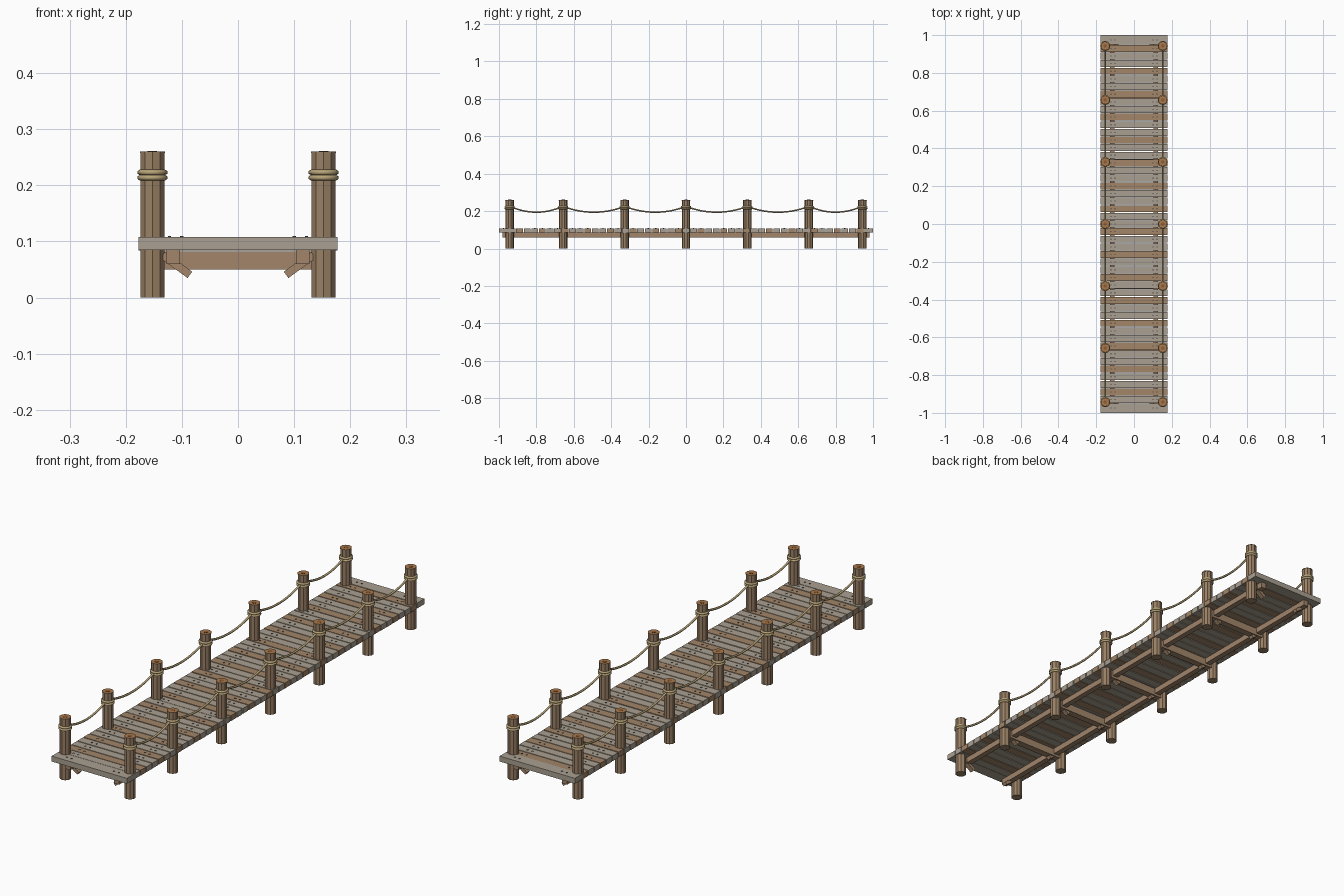
import bpy, bmesh, math, random
from mathutils import Matrix, Vector

if "Cube" in bpy.data.objects:
    bpy.data.objects.remove(bpy.data.objects["Cube"])

random.seed(4)


def mat(name, rgb):
    m = bpy.data.materials.new(name)
    m.diffuse_color = (*rgb, 1)
    m.use_nodes = True
    m.node_tree.nodes["Principled BSDF"].inputs["Base Color"].default_value = m.diffuse_color
    return m


GREY = mat("weathered grey", (0.40, 0.35, 0.285))
BROWN = mat("warm plank brown", (0.36, 0.235, 0.14))
BEAM = mat("beam brown", (0.36, 0.235, 0.145))
POST = mat("post brown", (0.32, 0.215, 0.13))
GRAIN = mat("end grain orange", (0.40, 0.19, 0.07))
HEART = mat("heartwood", (0.25, 0.11, 0.04))
ROPE = mat("rope tan", (0.48, 0.37, 0.19))
NAIL = mat("nail iron", (0.07, 0.065, 0.06))

ROWS = [-0.943, -0.657, -0.328, 0, 0.328, 0.657, 0.943]
PX = 0.1525


def finish(name, bm, mats):
    me = bpy.data.meshes.new(name)
    bm.to_mesh(me)
    bm.free()
    for m in mats:
        me.materials.append(m)
    ob = bpy.data.objects.new(name, me)
    bpy.context.collection.objects.link(ob)
    return ob


def box(bm, centre, size, idx=0, rot=None):
    m = Matrix.Translation(centre) @ (rot or Matrix()) @ Matrix.Diagonal((*size, 1))
    vs = bmesh.ops.create_cube(bm, size=1, matrix=m)["verts"]
    for f in {f for v in vs for f in v.link_faces}:
        f.material_index = idx


def cyl(bm, x, y, z0, z1, r, idx, sides=10, top=None):
    m = Matrix.Translation((x, y, (z0 + z1) / 2))
    vs = bmesh.ops.create_cone(bm, cap_ends=True, segments=sides, radius1=r,
                               radius2=r, depth=z1 - z0, matrix=m)["verts"]
    for f in {f for v in vs for f in v.link_faces}:
        f.material_index = top if top is not None and f.normal.z > 0.9 else idx


def tube(bm, pts, r, sides=6, closed=False):
    """Sweep a small polygon along a path lying flat or in a vertical plane."""
    rings, n = [], len(pts)
    for i, p in enumerate(pts):
        a = pts[i - 1] if closed or i else p
        b = pts[(i + 1) % n] if closed or i < n - 1 else p
        t = (b - a).normalized()
        u = (Vector((0, 0, 1)) if closed else Vector((1, 0, 0)))
        w = t.cross(u).normalized()
        rings.append([bm.verts.new(p + r * (math.cos(k * math.tau / sides) * u
                                            + math.sin(k * math.tau / sides) * w))
                      for k in range(sides)])
    for i in range(n if closed else n - 1):
        p, q = rings[i], rings[(i + 1) % n]
        for k in range(sides):
            f = bm.faces.new((p[k], p[(k + 1) % sides], q[(k + 1) % sides], q[k]))
            f.smooth = True
    bmesh.ops.recalc_face_normals(bm, faces=bm.faces)


# Deck: two wide end boards and 47 planks, every third one brown
deck, nails = bmesh.new(), bmesh.new()
pitch = 1.9 / 47
boards = [(s * 0.975, 0.05, 0, 0) for s in (-1, 1)]
for i in range(47):
    boards.append((0.95 - pitch * (i + 0.5), pitch - 0.004,
                   1 if i % 3 == 0 else 0, random.uniform(-0.0015, 0)))
for y, w, idx, dz in boards:
    box(deck, (0, y, 0.0965 + dz), (0.354, w, 0.023), idx)
    for x in (-0.122, -0.1, 0.1, 0.122):
        box(nails, (x, y, 0.1082 + dz), (0.006, 0.006, 0.002))
finish("deck_planks", deck, [GREY, BROWN])
finish("plank_nails", nails, [NAIL])

# Long stringers below the deck
bm = bmesh.new()
for s in (-1, 1):
    box(bm, (s * 0.115, 0, 0.0725), (0.024, 1.96, 0.025))
finish("stringers", bm, [BEAM])

# Cross beams at the inner post rows
bm = bmesh.new()
for y in ROWS[1:-1]:
    box(bm, (0, y, 0.066), (0.27, 0.03, 0.032))
finish("cross_beams", bm, [BEAM])

# Slanted braces leaning inward from each post
bm = bmesh.new()
for y in ROWS:
    for s in (-1, 1):
        rot = Matrix.Rotation(-s * math.radians(36), 4, "Y")
        box(bm, (s * 0.11, y, 0.058), (0.06, 0.02, 0.014), 0, rot)
finish("braces", bm, [BEAM])

# Posts with end grain tops and a raised heartwood disc
bm = bmesh.new()
for y in ROWS:
    for s in (-1, 1):
        cyl(bm, s * PX, y, 0, 0.2575, 0.0225, 0)
        cyl(bm, s * PX, y, 0.2575, 0.2605, 0.0235, 0, top=1)
        cyl(bm, s * PX, y, 0.26, 0.2612, 0.009, 2)
finish("posts", bm, [POST, GRAIN, HEART])

# Rope wraps: two rings round each post
bm = bmesh.new()
for y in ROWS:
    for s in (-1, 1):
        for z in (0.2135, 0.223):
            ring = [Vector((s * PX + 0.0222 * math.cos(a), y + 0.0222 * math.sin(a), z))
                    for a in (k * math.tau / 20 for k in range(20))]
            tube(bm, ring, 0.005, 6, True)
finish("rope_wraps", bm, [ROPE])

# Sagging handrail ropes between neighbouring posts
bm = bmesh.new()
for s in (-1, 1):
    for a, b in zip(ROWS, ROWS[1:]):
        pts = []
        for k in range(13):
            t = k / 12
            z = 0.218 - 0.024 * 4 * t * (1 - t)
            pts.append(Vector((s * PX, a + 0.02 + (b - a - 0.04) * t, z)))
        tube(bm, pts, 0.0045)
finish("handrail_ropes", bm, [ROPE])
